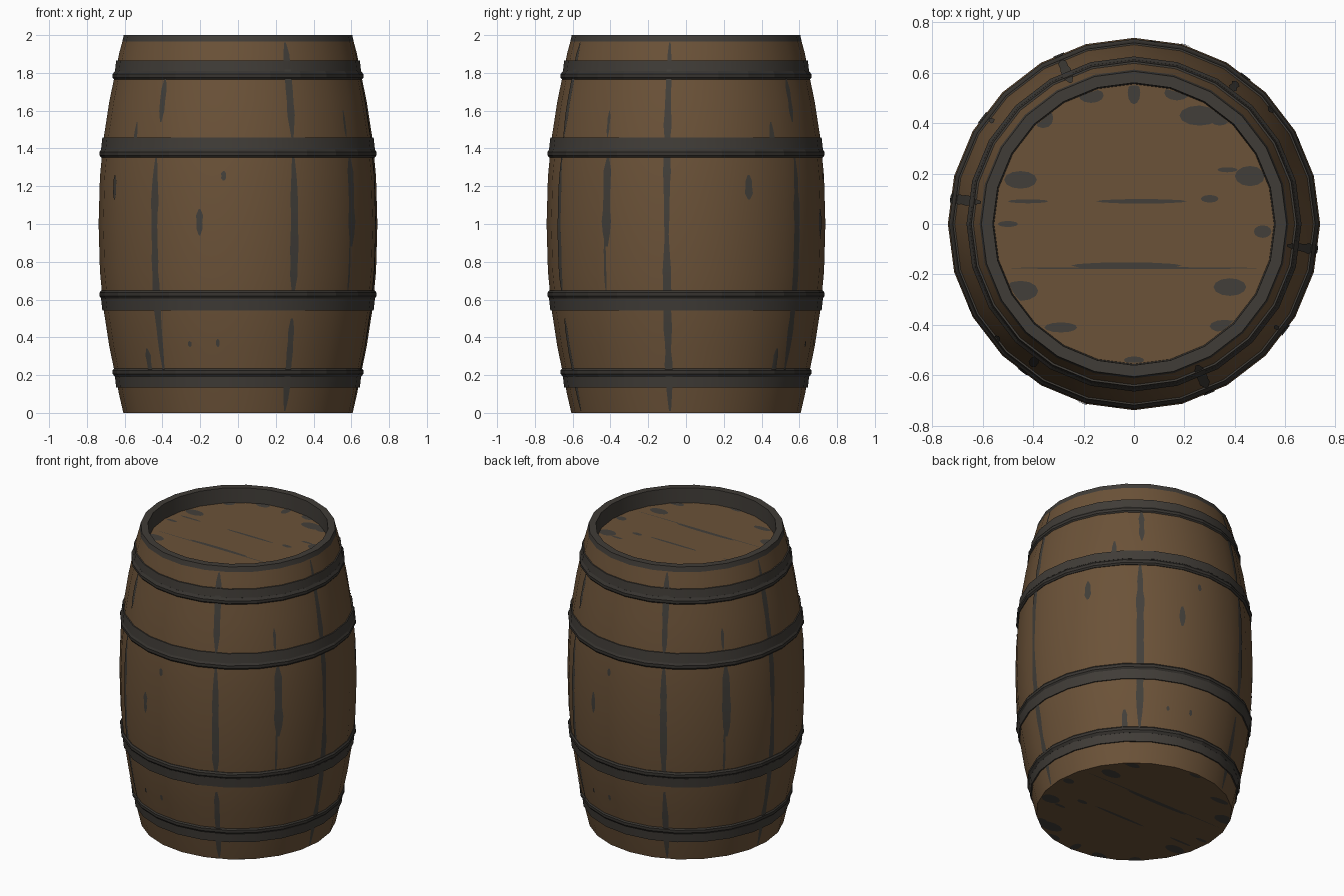
import bpy, bmesh, math, random
from math import sin, cos, pi, radians

if "Cube" in bpy.data.objects:
    bpy.data.objects.remove(bpy.data.objects["Cube"])

random.seed(4)
SIDES = 24


def material(name, rgb):
    m = bpy.data.materials.new(name)
    m.diffuse_color = tuple((c / 255 / 12.92 if c < 11 else ((c / 255 + .055) / 1.055) ** 2.4) for c in rgb) + (1,)
    m.use_nodes = True
    m.node_tree.nodes["Principled BSDF"].inputs["Base Color"].default_value = m.diffuse_color
    return m


WOOD = material("brown wood", (107, 82, 56))
IRON = material("dark iron", (64, 60, 55))
RIDGE = material("darker iron ridge", (55, 52, 48))
CRACK = material("grey crack", (66, 63, 58))


def finish(bm, name, mats, smooth=True):
    mesh = bpy.data.meshes.new(name)
    bm.to_mesh(mesh)
    bm.free()
    ob = bpy.data.objects.new(name, mesh)
    bpy.context.collection.objects.link(ob)
    for m in mats:
        mesh.materials.append(m)
    if smooth:
        bpy.ops.object.select_all(action='DESELECT')
        ob.select_set(True)
        bpy.context.view_layer.objects.active = ob
        bpy.ops.object.shade_smooth_by_angle(angle=radians(30))
    return ob


def lathe(name, profile, mats, closed=False, rule=None, smooth=True):
    """Spin (radius, z) points; open profiles are capped at both ends."""
    bm = bmesh.new()
    rings = [[bm.verts.new((r * cos(2 * pi * i / SIDES), r * sin(2 * pi * i / SIDES), z))
              for i in range(SIDES)] for r, z in profile]
    n = len(rings)
    for k in range(n if closed else n - 1):
        a, b = rings[k], rings[(k + 1) % n]
        for i in range(SIDES):
            j = (i + 1) % SIDES
            f = bm.faces.new((a[i], a[j], b[j], b[i]))
            f.material_index = rule(k) if rule else 0
    if not closed:
        bm.faces.new(rings[0][::-1])
        bm.faces.new(rings[-1])
    bmesh.ops.recalc_face_normals(bm, faces=bm.faces)
    return finish(bm, name, mats, smooth)


# Barrel body with dark rim and recessed lid
half = [(.607, 0), (.63, .1), (.65, .2), (.681, .35), (.712, .55), (.731, .75)]
staves = half + [(.738, 1)] + [(r, 2 - z) for r, z in half[:0:-1]] + [(.612, 1.967)]
lathe("barrel_body", staves + [(.605, 2), (.56, 2), (.555, 1.9)], [WOOD, IRON],
      rule=lambda k: int(k >= len(staves) - 1))


def body_radius(z):
    for (r0, z0), (r1, z1) in zip(staves, staves[1:]):
        if z0 <= z <= z1:
            return r0 + (r1 - r0) * (z - z0) / (z1 - z0)
    return staves[-1][0]


# Hoops: a flat band and a raised ridge on the side facing the belly
def hoop(name, z_out, z_mid, z_in, band, ridge):
    up = lambda z, top: z if top else 2 - z
    for where, top in (("upper", True), ("lower", False)):
        r0 = body_radius(z_out) - .02
        lathe(f"{where}_{name}_band",
              [(r0, up(z_out, top)), (band - .007, up(z_out, top)), (band, up(z_mid, top)), (r0, up(z_mid, top))],
              [IRON], closed=True)
        h = z_mid - z_in
        lathe(f"{where}_{name}_ridge",
              [(r0, up(z_mid, top)), (ridge - .012, up(z_mid + .004, top)), (ridge, up(z_mid - .3 * h, top)),
               (ridge, up(z_mid - .75 * h, top)), (ridge - .008, up(z_in, top)), (r0, up(z_in, top))],
              [RIDGE], closed=True, smooth=False)


hoop("end_hoop", 1.865, 1.805, 1.765, .652, .664)
hoop("belly_hoop", 1.458, 1.395, 1.353, .725, .733)


# Cracks between staves: thin strips laid on the faceted body, angle 0 = front
def crack(name, phi, z0, z1, width):
    bm = bmesh.new()
    steps = max(4, int((z1 - z0) / .06))
    rows = []
    for s in range(steps + 1):
        t = s / steps
        z = z0 + (z1 - z0) * t
        w = width * (.3 + .7 * min(1, 4 * t * (1 - t) * 1.6)) * random.uniform(.75, 1.1)
        row = []
        for c in (-.5, 0, .5):
            a = radians(phi) - pi / 2 + c * w / .7
            local = (a % (2 * pi / SIDES)) - pi / SIDES
            r = body_radius(z) * cos(pi / SIDES) / cos(local) + .004
            row.append(bm.verts.new((r * cos(a), r * sin(a), z)))
        rows.append(row)
    for a, b in zip(rows, rows[1:]):
        for i in range(2):
            bm.faces.new((a[i], a[i + 1], b[i + 1], b[i]))
    finish(bm, name, [CRACK])


CRACKS = [(-37, .2, 1.35, .045), (-36, 1.54, 1.77, .035), (24, .01, .5, .04), (24, .6, 1.36, .042),
          (24, 1.45, 1.96, .045), (54, .62, .92, .015), (55, .88, 1.35, .055), (54, 1.46, 1.6, .02),
          (82, .01, 1.0, .042), (82, .9, 1.96, .04), (-16, .94, 1.08, .035), (-6, 1.23, 1.28, .025),
          (-63, 1.13, 1.26, .045), (-50, 1.38, 1.54, .03), (-45, .2, .34, .04), (-22, .35, .38, .02), (-9, .35, .39, .02)]
for half_turn in (0, 180):
    for i, (phi, z0, z1, w) in enumerate(CRACKS):
        crack(f"stave_crack_{half_turn}_{i}", phi + half_turn, z0, z1, w)

# Worn spots and plank lines on both barrel ends: (x, y, half width, half height)
SPOTS = [(.46, .19, .06, .04), (.26, .43, .08, .04), (.34, .42, .04, .03), (-.36, .42, .04, .04),
         (-.45, .175, .065, .035), (-.45, -.265, .07, .04), (.38, -.25, .065, .035), (.36, -.405, .06, .025),
         (-.29, -.41, .065, .02), (.51, -.03, .035, .025), (0, .52, .025, .045), (-.17, .51, .05, .03),
         (.17, .52, .05, .03), (0, -.54, .04, .015), (-.5, 0, .04, .012), (-.03, -.165, .22, .013),
         (0, -.175, .5, .004), (.03, .09, .18, .009), (-.42, .09, .08, .008), (.3, .1, .035, .015),
         (.37, .215, .04, .01)]


def spots(name, z, scale, flip):
    bm = bmesh.new()
    for x, y, w, h in SPOTS:
        ring = [bm.verts.new((scale * (x + w * cos(i * pi / 6)), scale * flip * (y + h * sin(i * pi / 6)), z))
                for i in range(12)]
        bm.faces.new(ring if flip > 0 else ring[::-1])
    # keep the spots inside the round end
    for v in bm.verts:
        d = math.hypot(v.co.x, v.co.y)
        if d > .55 * scale:
            v.co.x *= .55 * scale / d
            v.co.y *= .55 * scale / d
    finish(bm, name, [CRACK], False)


spots("lid_spots", 1.903, 1, 1)
spots("base_spots", -.002, 1.09, -1)
